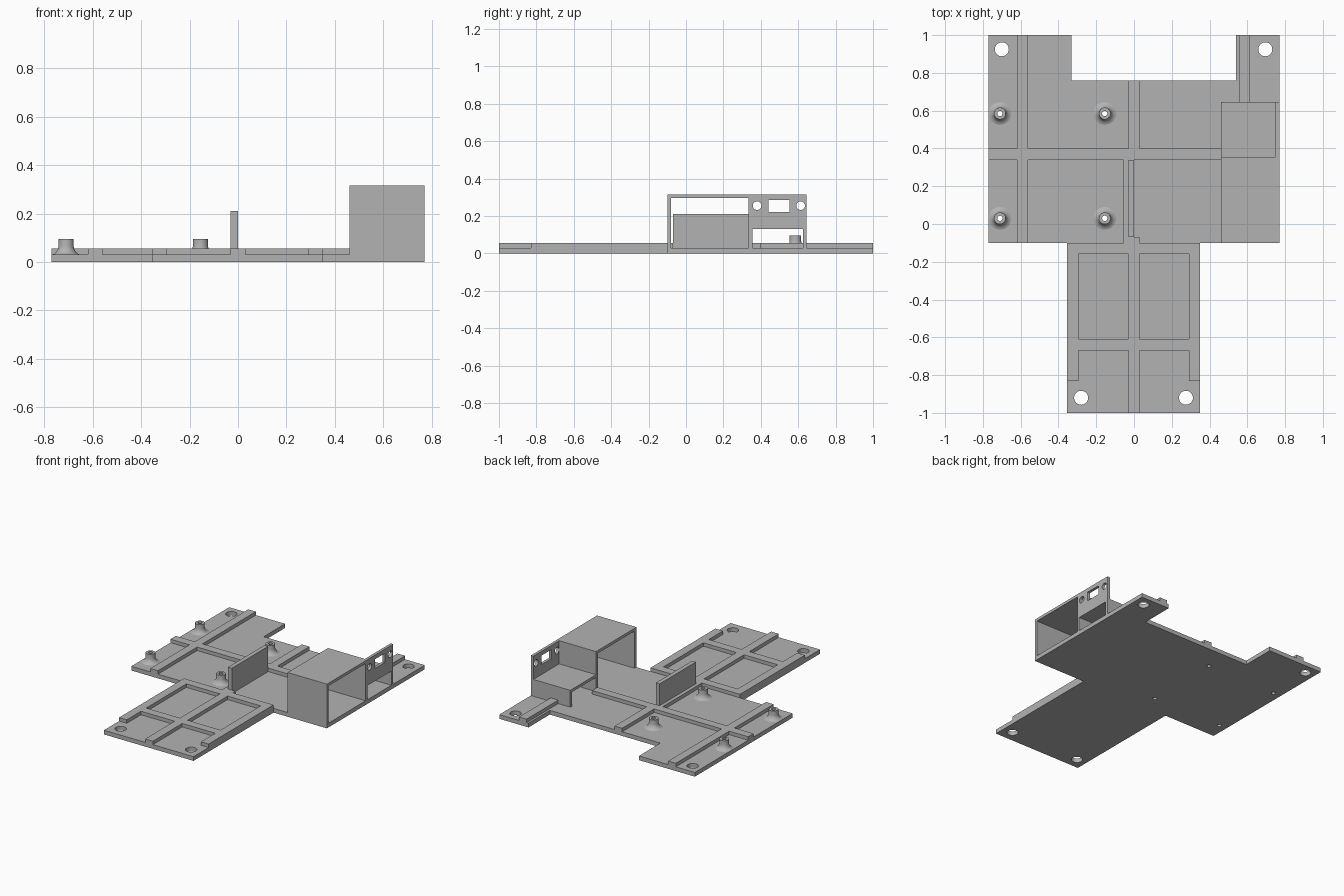
import bpy, bmesh
from math import pi
from mathutils import Matrix

cube = bpy.data.objects.get("Cube")
if cube:
    bpy.data.objects.remove(cube, do_unlink=True)

grey = bpy.data.materials.new("plain grey")
grey.use_nodes = True
colour = (0.45, 0.45, 0.45, 1)
grey.diffuse_color = colour
grey.node_tree.nodes["Principled BSDF"].inputs["Base Color"].default_value = colour

FLOOR, RIB, TOP = 0.03, 0.055, 0.315


def finish(name, bm):
    bmesh.ops.recalc_face_normals(bm, faces=bm.faces)
    mesh = bpy.data.meshes.new(name)
    bm.to_mesh(mesh)
    bm.free()
    mesh.materials.append(grey)
    obj = bpy.data.objects.new(name, mesh)
    bpy.context.collection.objects.link(obj)
    return obj


def box(name, x0, x1, y0, y1, z0, z1):
    bm = bmesh.new()
    bmesh.ops.create_cube(bm, size=1)
    for v in bm.verts:
        v.co = (x1 if v.co.x > 0 else x0, y1 if v.co.y > 0 else y0, z1 if v.co.z > 0 else z0)
    return finish(name, bm)


def rod(name, centre, radius, axis="Z"):
    bm = bmesh.new()
    turn = Matrix.Rotation(pi / 2, 4, "Y") if axis == "X" else Matrix()
    bmesh.ops.create_cone(bm, cap_ends=True, segments=32, radius1=radius, radius2=radius,
                          depth=0.2, matrix=Matrix.Translation(centre) @ turn)
    return finish(name, bm)


def cut(obj, cutters):
    for c in cutters:
        c.hide_render = True
        m = obj.modifiers.new("cut", "BOOLEAN")
        m.operation, m.solver, m.object = "DIFFERENCE", "EXACT", c
    deps = bpy.context.evaluated_depsgraph_get()
    mesh = bpy.data.meshes.new_from_object(obj.evaluated_get(deps))
    obj.modifiers.clear()
    obj.data = mesh
    for c in cutters:
        bpy.data.objects.remove(c, do_unlink=True)


# Base plate outline, extruded upward
outline = [(-0.355, -1), (0.35, -1), (0.35, -0.1), (0.77, -0.1), (0.77, 1), (0.54, 1),
           (0.54, 0.76), (-0.33, 0.76), (-0.33, 1), (-0.77, 1), (-0.77, -0.1), (-0.355, -0.1)]
bm = bmesh.new()
face = bm.faces.new([bm.verts.new((x, y, 0)) for x, y in outline])
grown = bmesh.ops.extrude_face_region(bm, geom=[face])["geom"]
bmesh.ops.translate(bm, vec=(0, 0, FLOOR), verts=[g for g in grown if isinstance(g, bmesh.types.BMVert)])
plate = finish("base_plate", bm)

# Mounting holes in the corners and bores under the standoffs
corners = [(-0.7, 0.925), (0.695, 0.925), (-0.28, -0.92), (0.275, -0.92)]
posts = [(x, y) for x in (-0.71, -0.155) for y in (0.03, 0.585)]
cut(plate, [rod("hole_cutter", (x, y, 0), 0.037) for x, y in corners]
    + [rod("bore_cutter", (x, y, 0), 0.014) for x, y in posts])

# Raised ribs: x range, y range
ribs = {
    "side_rib": (-0.62, -0.56, -0.1, 1),
    "cross_rib_outer": (-0.77, -0.62, 0.34, 0.4),
    "cross_rib": (-0.56, 0.46, 0.34, 0.4),
    "back_centre_rib": (-0.03, 0.03, 0.4, 0.76),
    "wall_foot": (-0.055, 0, -0.1, 0.34),
    "front_centre_rib": (-0.03, 0.03, -1, -0.07),
    "front_right_rib": (-0.355, -0.295, -0.83, -0.1),
    "front_left_rib": (0.29, 0.35, -0.83, -0.1),
    "back_tab_rib": (0.555, 0.615, 0.645, 1),
}
for name, (x0, x1, y0, y1) in ribs.items():
    box(name, x0, x1, y0, y1, FLOOR, RIB)
for name, y in (("front_inner_rib", -0.16), ("front_outer_rib", -0.67)):
    for side, x0, x1 in (("right", -0.295, -0.03), ("left", 0.03, 0.29)):
        box(f"{name}_{side}", x0, x1, y, y + 0.06, FLOOR, RIB)

# Upright divider wall
box("divider_wall", -0.03, 0, -0.07, 0.34, FLOOR, 0.21)

# Housing open at both ends along x
box("housing_front_wall", 0.46, 0.77, -0.1, -0.08, FLOOR, TOP)
box("housing_back_wall", 0.46, 0.77, 0.335, 0.355, FLOOR, TOP)
box("housing_roof", 0.46, 0.77, -0.08, 0.335, TOP - 0.02, TOP)

# Shelf and connector panel behind the housing
box("shelf", 0.46, 0.75, 0.355, 0.645, 0.13, 0.15)
box("shelf_back_wall", 0.46, 0.75, 0.625, 0.645, FLOOR, 0.13)
panel = box("connector_panel", 0.75, 0.77, 0.355, 0.645, FLOOR, TOP)
cut(panel, [rod("round_cutter", (0.76, y, 0.255), 0.023, "X") for y in (0.38, 0.613)]
    + [box("slot_cutter", 0.7, 0.8, 0.44, 0.553, 0.22, 0.285),
       box("window_cutter", 0.7, 0.8, 0.35, 0.625, 0.02, 0.13)])

# Flared hollow standoffs, lathed
profile = [(0.014, FLOOR), (0.06, FLOOR), (0.049, 0.034), (0.041, 0.041), (0.034, 0.052),
           (0.031, 0.065), (0.031, 0.095), (0.014, 0.095), (0.014, FLOOR)]
for i, (x, y) in enumerate(posts):
    bm = bmesh.new()
    verts = [bm.verts.new((r, 0, z)) for r, z in profile]
    edges = [bm.edges.new(pair) for pair in zip(verts, verts[1:])]
    bmesh.ops.spin(bm, geom=verts + edges, cent=(0, 0, 0), axis=(0, 0, 1), angle=2 * pi, steps=32)
    bmesh.ops.remove_doubles(bm, verts=bm.verts, dist=0.0001)
    post = finish(f"standoff_{i + 1}", bm)
    post.location = (x, y, 0)
    bpy.ops.object.select_all(action="DESELECT")
    post.select_set(True)
    bpy.context.view_layer.objects.active = post
    bpy.ops.object.shade_smooth_by_angle(angle=pi / 5)
